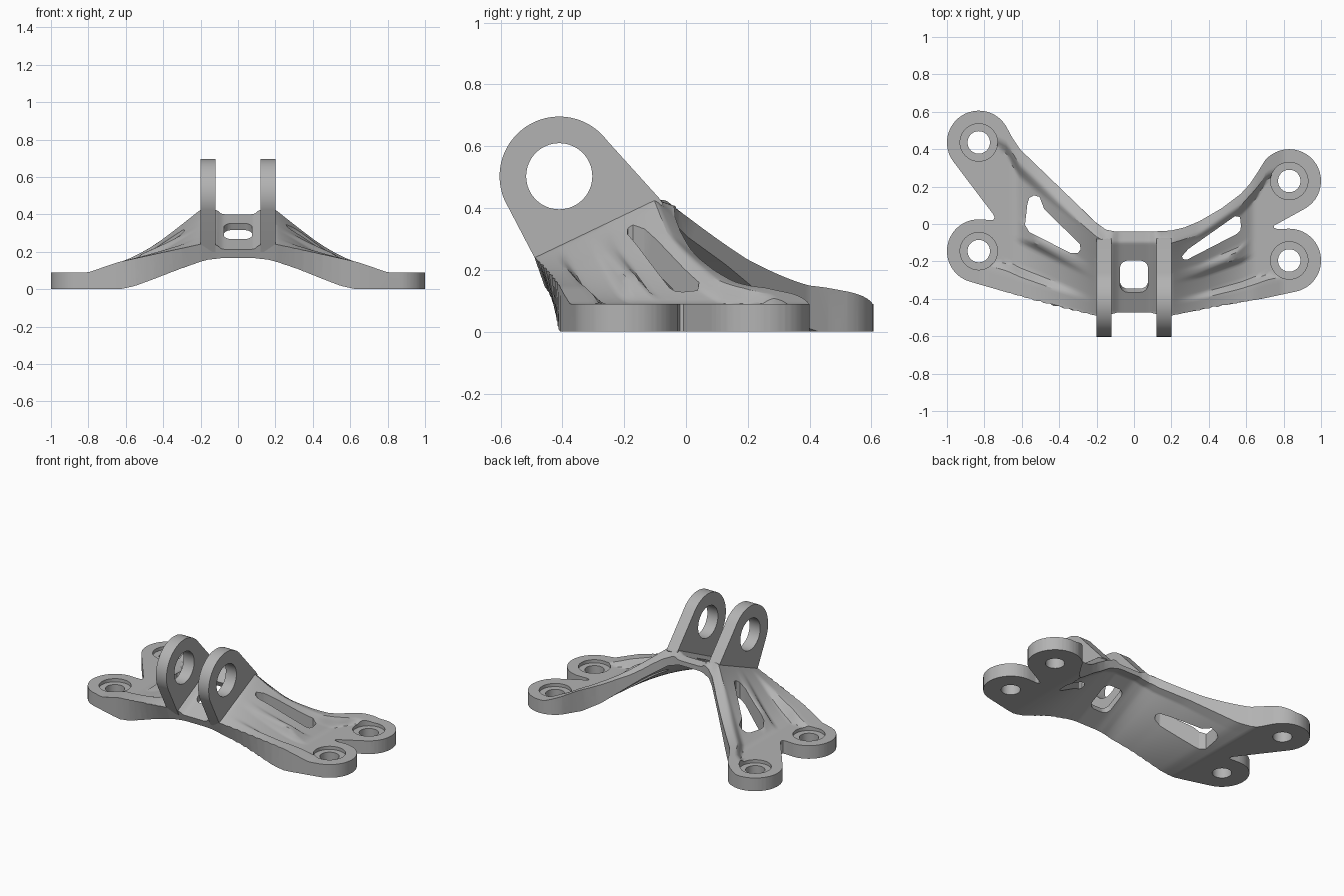
import bpy, bmesh
from math import sin, cos, radians
from mathutils import Matrix

cube = bpy.data.objects.get("Cube")
if cube:
    bpy.data.objects.remove(cube, do_unlink=True)

metal = bpy.data.materials.new("grey metal")
metal.use_nodes = True
GREY = (0.45, 0.45, 0.45, 1)
metal.diffuse_color = GREY
metal.node_tree.nodes["Principled BSDF"].inputs["Base Color"].default_value = GREY


def make_object(name, bm):
    bmesh.ops.recalc_face_normals(bm, faces=bm.faces)
    mesh = bpy.data.meshes.new(name)
    bm.to_mesh(mesh)
    bm.free()
    ob = bpy.data.objects.new(name, mesh)
    bpy.context.collection.objects.link(ob)
    mesh.materials.append(metal)
    return ob


def arc(cx, cy, r, a0, a1, n=24):
    angles = [radians(a0 + (a1 - a0) * i / n) for i in range(n + 1)]
    return [(cx + r * cos(a), cy + r * sin(a)) for a in angles]


def prism(name, points, low, high, matrix=None):
    """Closed prism over a plan profile, then placed."""
    bm = bmesh.new()
    ends = [[bm.verts.new((x, y, z)) for x, y in points] for z in (low, high)]
    for end in ends:
        bm.faces.new(end)
    for i in range(len(points)):
        bm.faces.new((ends[0][i - 1], ends[0][i], ends[1][i], ends[1][i - 1]))
    if matrix:
        bm.transform(matrix)
    return make_object(name, bm)


def boolean(ob, cutter, operation="DIFFERENCE"):
    cutter.hide_render = True
    mod = ob.modifiers.new("cut", "BOOLEAN")
    mod.operation, mod.solver, mod.object = operation, "EXACT", cutter
    bpy.context.view_layer.update()
    deps = bpy.context.evaluated_depsgraph_get()
    result = bpy.data.meshes.new_from_object(ob.evaluated_get(deps))
    ob.modifiers.clear()
    ob.data = result
    bpy.data.objects.remove(cutter, do_unlink=True)


def smooth_shade(ob):
    bpy.ops.object.select_all(action="DESELECT")
    ob.select_set(True)
    bpy.context.view_layer.objects.active = ob
    bpy.ops.object.shade_smooth_by_angle(angle=radians(30))


def interp(x, table):
    if x <= table[0][0]:
        return table[0][1]
    for (x0, y0), (x1, y1) in zip(table, table[1:]):
        if x <= x1:
            return y0 + (y1 - y0) * (x - x0) / (x1 - x0)
    return table[-1][1]


def step(a, b, x):
    t = min(1, max(0, (x - a) / (b - a)))
    return t * t * (3 - 2 * t)


def band(a, b, c, d, x):
    return step(a, b, x) * (1 - step(c, d, x))


# Front and back edges of each arm, by distance from the centre
FRONT = {-1: [(.12, -.475), (.2, -.49), (.87, -.315)],
         1: [(.12, -.475), (.2, -.49), (.87, -.365)]}
BACK = {-1: [(.1, -.04), (.14, -.035), (.2, .005), (.61, .4), (.68, .525), (.83, .605)],
        1: [(.1, -.04), (.2, -.035), (.35, .015), (.57, .16), (.66, .27), (.71, .35), (.83, .4)]}
UNDER = [(.08, 1), (.16, .93), (.33, .6), (.55, .11), (.63, 0)]
BACK_DROP = [(.1, .01), (.2, .06), (.4, .045), (.64, 0)]


def heights(ax, v):
    """Underside and ribbed top surface at distance ax, fraction v across the arm."""
    v = min(1, max(0, v))
    w = min(1, v / .87)
    low = (.157 + .203 * w) * interp(ax, UNDER)
    t = min(1, max(0, (ax - .2) / .44))
    front = .24 - .095 * t
    back = .145 + .285 * (1 - t) ** 1.25
    ridge = front + (back - front) * w
    if ax > .64:
        ridge = interp(ax, [(.64, .145), (.8, .09)])
    ridge -= .028 * (1 - step(.08, .125, ax))
    ridge -= interp(ax, BACK_DROP) * max(0, v - .85) / .15
    front_valley = band(.12, .2, .36, .43, v) * step(.2, .62, ax)
    slot_valley = band(.46, .53, .8, .9, v) * t ** 1.7
    pad = band(.12, .2, .8, .9, v) * step(.5, .64, ax)
    return low, max(ridge - .055 * max(front_valley, slot_valley, pad), .09)


# Ruled slab that carries the curved underside and the ribs
NX, NV = 120, 60
bm = bmesh.new()
rows = []
for i in range(NX + 1):
    x = -1.08 + 2.16 * i / NX
    side = 1 if x > 0 else -1
    yf, yb = interp(abs(x), FRONT[side]), interp(abs(x), BACK[side])
    row = []
    for j in range(NV + 1):
        v = -.12 + 1.24 * j / NV
        y = yf + v * (yb - yf)
        row.append([bm.verts.new((x, y, z)) for z in heights(abs(x), v)])
    rows.append(row)
for i in range(NX):
    for j in range(NV):
        quad = (rows[i][j], rows[i + 1][j], rows[i + 1][j + 1], rows[i][j + 1])
        for k in (0, 1):
            bm.faces.new([q[k] for q in quad])
for i in range(NX):
    for j in (0, NV):
        a, b = rows[i][j], rows[i + 1][j]
        bm.faces.new((a[0], b[0], b[1], a[1]))
for j in range(NV):
    for i in (0, NX):
        a, b = rows[i][j], rows[i][j + 1]
        bm.faces.new((a[0], b[0], b[1], a[1]))
slab = make_object("slab", bm)

# Plan outline with four rounded feet
FEET = [(.83, -.195), (.83, .23), (-.83, .436), (-.83, -.145)]
R = .17
front_x = [.12] + [.2 + .05 * i for i in range(11)]
outline = [(-x, interp(x, FRONT[-1])) for x in reversed(front_x)]
outline += [(x, interp(x, FRONT[1])) for x in front_x]
outline += arc(*FEET[0], R, -78, 92)
outline += [(.77, -.028), (.748, -.02), (.748, -.008), (.765, .0)]
outline += arc(*FEET[1], R, -60, 140)
outline += [(.66, .275), (.62, .215), (.57, .16), (.47, .085), (.35, .015), (.27, -.018),
            (.2, -.035), (.1, -.04), (-.1, -.04), (-.15, -.03), (-.2, .005), (-.61, .4),
            (-.65, .46)]
outline += arc(*FEET[2], R, 30, 217)
outline += [(-.755, .055), (-.745, .035), (-.752, .022), (-.78, .022)]
outline += arc(*FEET[3], R, 90, 256)
body = prism("bracket_body", outline, -.05, .6)

# Lean the front wall back towards the underside, fading out along the arms
for vert in body.data.vertices:
    ax = abs(vert.co.x)
    if ax < .71 and vert.co.y < -.3:
        rim = interp(ax, [(.12, .22), (.2, .24), (.64, .145)])
        vert.co.y -= .35 * (1 - step(.2, .68, ax)) * (vert.co.z - rim)
boolean(body, slab, "INTERSECT")

# Bolt holes with counterbores
for x, y in FEET:
    boolean(body, prism("bolt_hole", arc(x, y, .06, 0, 352.5, 47), -.3, .5))
    boolean(body, prism("counterbore", arc(x, y, .1, 0, 352.5, 47), .068, .5))

# Lightening slots through the arms
LEFT_SLOT = [(.567, .037), (.54, .042), (.29, -.134), (.257, -.172), (.262, -.188),
             (.285, -.19), (.55, -.053), (.568, -.035), (.572, -.01)]
RIGHT_SLOT = [(-.57, .107), (-.56, .14), (-.535, .153), (-.505, .145), (-.48, .08), (-.29, -.107),
              (-.285, -.135), (-.3, -.155), (-.34, -.155), (-.56, -.043), (-.583, -.005)]
for slot in (LEFT_SLOT, RIGHT_SLOT):
    boolean(body, prism("arm_slot", slot, -.3, .8))

# Rounded window through the tilted floor
hx, hy, r = .075, .095, .045
window = []
for sx, sy, a in ((1, 1, 0), (-1, 1, 90), (-1, -1, 180), (1, -1, 270)):
    window += arc(sx * (hx - r), sy * (hy - r), r, a, a + 90, 8)
tilt = Matrix.Translation((0, -.28, .309)) @ Matrix.Rotation(radians(25), 4, "X")
boolean(body, prism("floor_window", window, -.2, .2, tilt))

# Pair of lugs with a pin hole; the profile is drawn in y and z
CY, CZ = -.41, .503
profile = arc(CY, CZ, .193, 37, 204, 40) + [(-.49, .24), (-.47, .2), (-.1, .375), (-.075, .415), (-.085, .43)]
upright = Matrix(((0, 0, 1, 0), (1, 0, 0, 0), (0, 1, 0, 0), (0, 0, 0, 1)))
lugs = []
for name, x in (("right_lug", -.2), ("left_lug", .12)):
    lug = prism(name, profile, x, x + .08, upright)
    boolean(lug, prism("pin_hole", arc(CY, CZ, .107, 0, 354, 59), -.4, .4, upright))
    lugs.append(lug)

for part in [body] + lugs:
    smooth_shade(part)
